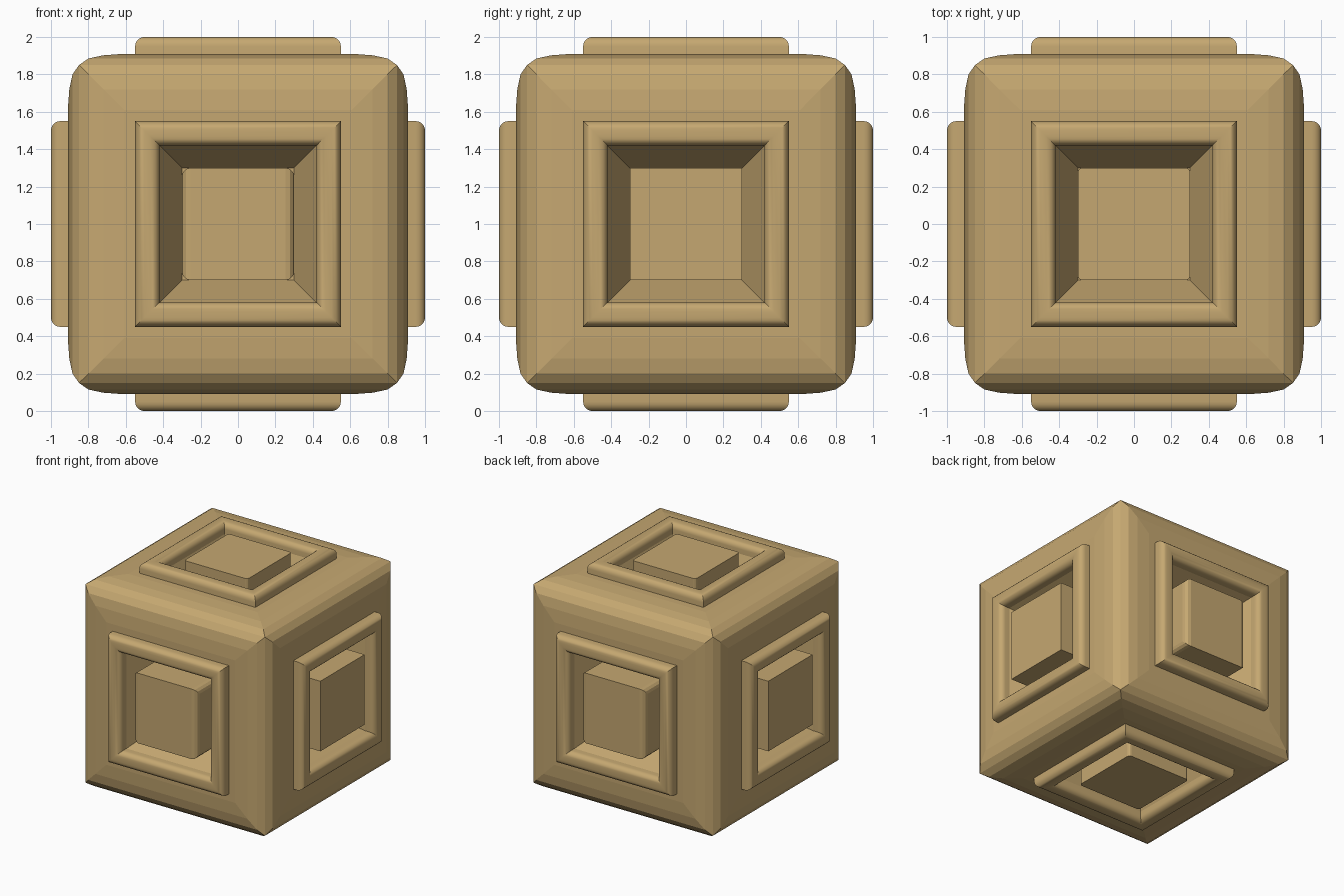
import bpy, bmesh, math
from mathutils import Matrix, Vector

if "Cube" in bpy.data.objects:
    bpy.data.objects.remove(bpy.data.objects["Cube"])

mat = bpy.data.materials.new("tan")
mat.diffuse_color = (0.56, 0.39, 0.165, 1)
mat.use_nodes = True
mat.node_tree.nodes["Principled BSDF"].inputs["Base Color"].default_value = mat.diffuse_color
CENTRE = Vector((0, 0, 1))
DIRS = {"right": (1, 0, 0), "left": (-1, 0, 0), "back": (0, 1, 0),
        "front": (0, -1, 0), "top": (0, 0, 1), "bottom": (0, 0, -1)}


def finish(name, bm):
    bmesh.ops.recalc_face_normals(bm, faces=bm.faces)
    me = bpy.data.meshes.new(name)
    bm.to_mesh(me)
    bm.free()
    me.materials.append(mat)
    ob = bpy.data.objects.new(name, me)
    ob.location = CENTRE
    bpy.context.collection.objects.link(ob)
    return ob


def box(size):
    bm = bmesh.new()
    bmesh.ops.create_cube(bm, size=1, matrix=Matrix.Diagonal((*size, 1)))
    return bm


# Cube body: each edge is rounded by flat cuts that meet in mitred corners
half = [(0.61, 0.91), (0.72, 0.902), (0.80, 0.885), (0.85, 0.85)]
curve = half + [(b, a) for a, b in half[-2::-1]]
bm = box((1.82, 1.82, 1.82))
for i, j in ((0, 1), (1, 2), (0, 2)):
    for si in (1, -1):
        for sj in (1, -1):
            for (a, b), (c, d) in zip(curve, curve[1:]):
                co, no = Vector(), Vector()
                co[i], co[j] = si * a, sj * b
                no[i], no[j] = si * (b - d), sj * (c - a)
                cut = bmesh.ops.bisect_plane(
                    bm, geom=bm.verts[:] + bm.edges[:] + bm.faces[:], dist=1e-5,
                    plane_co=co, plane_no=no.normalized(), clear_outer=True)
                rim = [e for e in cut["geom_cut"]
                       if isinstance(e, bmesh.types.BMEdge) and e.is_boundary]
                if rim:
                    bmesh.ops.contextual_create(bm, geom=rim)
bmesh.ops.remove_doubles(bm, verts=bm.verts[:], dist=1e-4)
bmesh.ops.recalc_face_normals(bm, faces=bm.faces)

# Tapered recess in each of the six flat sides
sides = sorted(bm.faces, key=lambda f: f.calc_area())[-6:]
bmesh.ops.inset_individual(bm, faces=sides, thickness=0.19, use_even_offset=True)
bmesh.ops.inset_individual(bm, faces=sides, thickness=0.12, depth=-0.28,
                           use_even_offset=True)
finish("body", bm)

# Rounded square frame on each face, profile as (half width, height)
R = 0.05
profile = [(0.55, 0.88)]
for cx, a0, a1 in ((0.50, 0, 90), (0.47, 90, 180)):
    for i in range(6):
        a = math.radians(a0 + (a1 - a0) * i / 5)
        profile.append((cx + R * math.cos(a), 0.95 + R * math.sin(a)))
profile.append((0.42, 0.88))

for name, d in DIRS.items():
    rot = Vector(d).to_track_quat('Z', 'Y').to_matrix()
    bm = bmesh.new()
    rings = [[bm.verts.new(rot @ Vector((sx * w, sy * w, h))) for w, h in profile]
             for sx, sy in ((1, 1), (-1, 1), (-1, -1), (1, -1))]
    n = len(profile)
    for k in range(4):
        a, b = rings[k], rings[(k + 1) % 4]
        for i in range(n):
            j = (i + 1) % n
            bm.faces.new((a[i], a[j], b[j], b[i]))
    ob = finish(name + "_frame", bm)
    bpy.context.view_layer.objects.active = ob
    ob.select_set(True)
    bpy.ops.object.shade_smooth_by_angle(angle=math.radians(30))
    ob.select_set(False)

# Three crossing bars whose ends fill the recesses
for axis, name, width, rounded in ((0, "cross_bar", 0, ()),
                                   (1, "depth_bar", 0.045, (1, 2)),
                                   (2, "upright_bar", 0.025, (2,))):
    size = [0.6, 0.6, 0.6]
    size[axis] = 1.98
    bm = box(size)
    if rounded:
        edges = [e for e in bm.edges
                 if any(abs((e.verts[0].co - e.verts[1].co)[r]) > 0.1 for r in rounded)]
        bmesh.ops.bevel(bm, geom=edges, offset=width, offset_type='OFFSET',
                        segments=3, profile=0.5, affect='EDGES')
    finish(name, bm)
